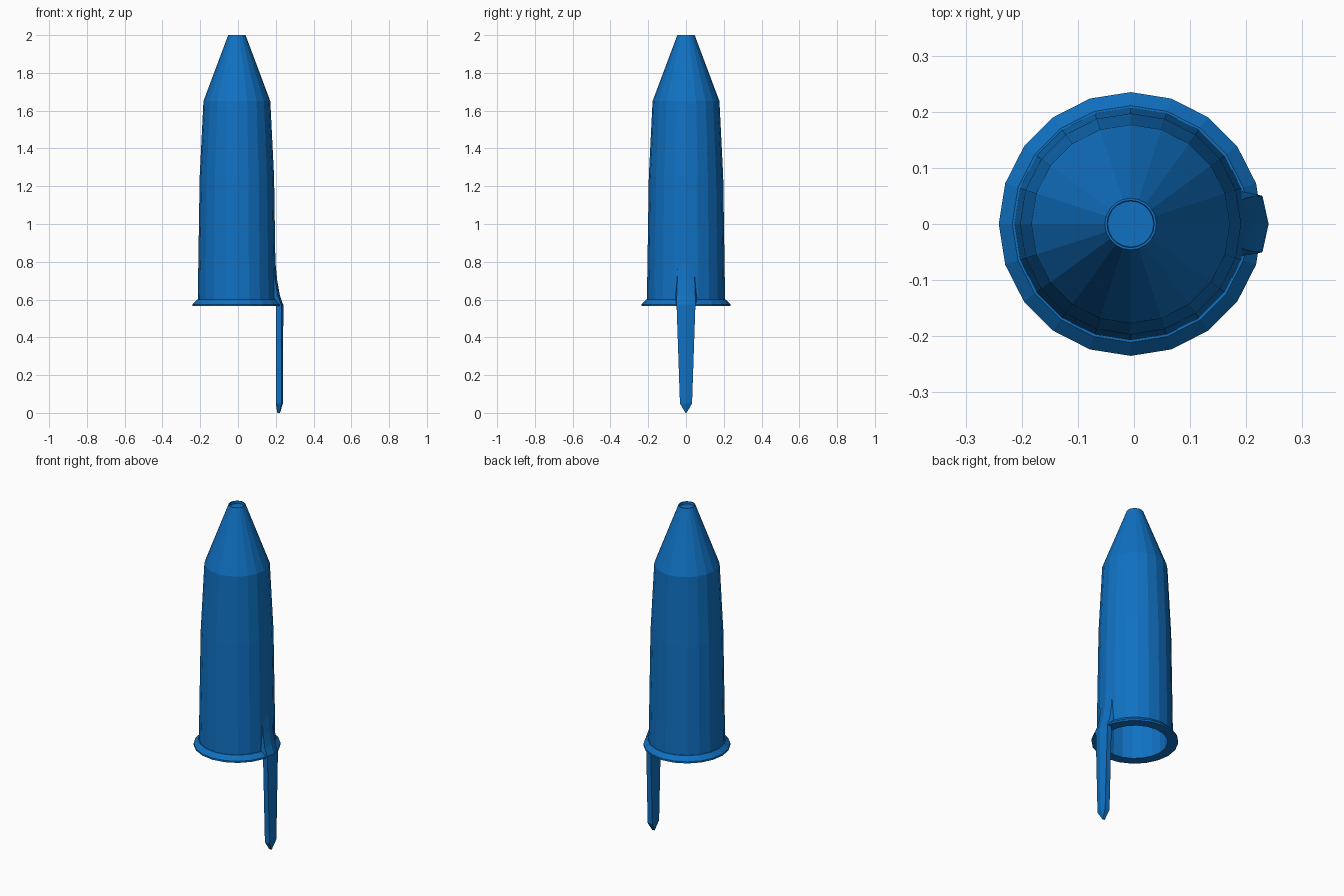
import bpy, bmesh, math

SIDES = 20
CENTRE_X = -0.006

old = bpy.data.objects.get("Cube")
if old:
    bpy.data.objects.remove(old, do_unlink=True)

blue = bpy.data.materials.new("blue plastic")
blue.use_nodes = True
colour = (0.005, 0.165, 0.54, 1)
blue.diffuse_color = colour
blue.node_tree.nodes["Principled BSDF"].inputs["Base Color"].default_value = colour


def finish(bm, name):
    bmesh.ops.remove_doubles(bm, verts=bm.verts, dist=1e-5)
    bmesh.ops.recalc_face_normals(bm, faces=bm.faces)
    mesh = bpy.data.meshes.new(name)
    bm.to_mesh(mesh)
    bm.free()
    mesh.materials.append(blue)
    obj = bpy.data.objects.new(name, mesh)
    bpy.context.collection.objects.link(obj)
    return obj


def lathe(name, profile):
    """Spin (radius, z) points about the vertical axis."""
    bm = bmesh.new()
    verts = [bm.verts.new((r, 0, z)) for r, z in profile]
    edges = [bm.edges.new(pair) for pair in zip(verts, verts[1:])]
    bmesh.ops.spin(bm, geom=verts + edges, cent=(0, 0, 0), axis=(0, 0, 1),
                   angle=math.tau, steps=SIDES, use_merge=True)
    obj = finish(bm, name)
    obj.location.x = CENTRE_X
    return obj


def loft(name, sections):
    """Join level sections, each with a shallow ridge on its outer side."""
    bm = bmesh.new()
    rings = []
    for z, x_in, x_out, w_in, w_out in sections:
        side = x_out - 0.22 * w_out
        points = [(x_in, -w_in), (side, -w_out), (x_out, 0),
                  (side, w_out), (x_in, w_in)]
        rings.append([bm.verts.new((x, y, z)) for x, y in points])
    for low, high in zip(rings, rings[1:]):
        for i in range(len(low)):
            j = (i + 1) % len(low)
            bm.faces.new((low[i], low[j], high[j], high[i]))
    bm.faces.new(rings[0])
    bm.faces.new(rings[-1])
    return finish(bm, name)


# Hollow tapered body with bottom flange and a recessed tip
lathe("tapered_body", [
    (0, 1.985), (0.041, 1.985), (0.042, 2.0), (0.046, 2.0),
    (0.177, 1.65), (0.197, 1.25), (0.207, 0.6), (0.211, 0.6),
    (0.235, 0.575), (0.235, 0.565), (0.178, 0.565),
    (0.172, 1.25), (0.155, 1.64), (0.03, 1.97), (0, 1.97)])

# Pointed tongue hanging below the flange
loft("hanging_tongue", [
    (0.0, 0.208, 0.222, 0.003, 0.003),
    (0.05, 0.2, 0.238, 0.032, 0.032),
    (0.575, 0.2, 0.24, 0.05, 0.05)])

# Flared rib blending the tongue into the body
loft("tongue_rib", [
    (0.565, 0.18, 0.24, 0.063, 0.05),
    (0.575, 0.18, 0.238, 0.063, 0.05),
    (0.62, 0.18, 0.222, 0.06, 0.049),
    (0.7, 0.18, 0.208, 0.052, 0.046),
    (0.8, 0.18, 0.198, 0.043, 0.042)])
